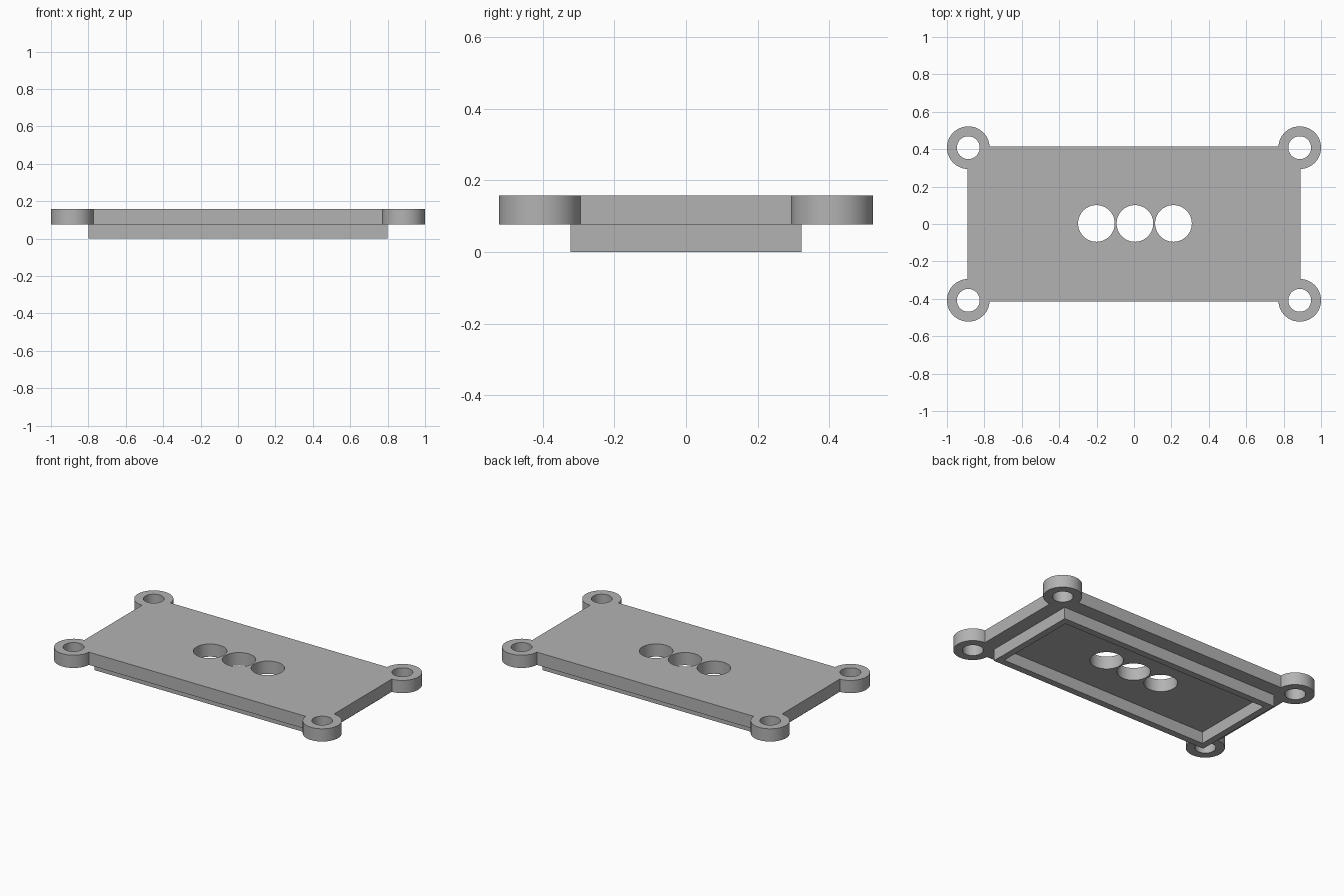
import bpy
import bmesh
from math import acos, asin, cos, sin, pi, tau, radians

cube = bpy.data.objects.get("Cube")
if cube:
    bpy.data.objects.remove(cube, do_unlink=True)

# Overall sizes
PLATE_X, PLATE_Y = 0.89, 0.415
EAR_X, EAR_Y, EAR_R = 0.886, 0.408, 0.114
PLATE_Z, TOP_Z = 0.076, 0.158
BOLT_R, PORT_R = 0.061, 0.098

grey = bpy.data.materials.new("plain grey")
grey.use_nodes = True
colour = (0.45, 0.45, 0.45, 1)
grey.diffuse_color = colour
grey.node_tree.nodes["Principled BSDF"].inputs["Base Color"].default_value = colour


def arc(cx, cy, r, start, end, steps):
    return [(cx + r * cos(start + (end - start) * i / steps),
             cy + r * sin(start + (end - start) * i / steps)) for i in range(steps + 1)]


def circle(cx, cy, r, steps=64):
    return arc(cx, cy, r, 0, tau, steps)[:-1]


def rectangle(hx, hy, cx=0, cy=0):
    return [(cx - hx, cy - hy), (cx + hx, cy - hy), (cx + hx, cy + hy), (cx - hx, cy + hy)]


def slab(name, loops, z0, z1):
    """Extrude an outline with holes (all other loops) between two heights."""
    bm = bmesh.new()
    for loop in loops:
        verts = [bm.verts.new((x, y, z0)) for x, y in loop]
        for a, b in zip(verts, verts[1:] + verts[:1]):
            bm.edges.new((a, b))
    bmesh.ops.triangle_fill(bm, use_beauty=True, edges=bm.edges[:], normal=(0, 0, -1))
    top = bmesh.ops.extrude_face_region(bm, geom=bm.faces[:], use_keep_orig=True)["geom"]
    for v in top:
        if isinstance(v, bmesh.types.BMVert):
            v.co.z = z1
    bmesh.ops.recalc_face_normals(bm, faces=bm.faces[:])
    mesh = bpy.data.meshes.new(name)
    bm.to_mesh(mesh)
    bm.free()
    mesh.materials.append(grey)
    obj = bpy.data.objects.new(name, mesh)
    bpy.context.collection.objects.link(obj)
    bpy.ops.object.select_all(action='DESELECT')
    obj.select_set(True)
    bpy.context.view_layer.objects.active = obj
    bpy.ops.object.shade_smooth_by_angle(angle=radians(30))
    return obj


# Cover plate outline: one round ear, mirrored to each corner in turn
ear = arc(EAR_X, EAR_Y, EAR_R,
          -acos((PLATE_X - EAR_X) / EAR_R),
          pi - asin((PLATE_Y - EAR_Y) / EAR_R), 48)
outline = []
for sx, sy in ((1, 1), (-1, 1), (-1, -1), (1, -1)):
    points = ear if sx * sy > 0 else ear[::-1]
    outline += [(x * sx, y * sy) for x, y in points]

# Bolt holes in the ears and three round ports in the middle
bolts = [circle(sx * EAR_X, sy * EAR_Y, BOLT_R) for sx in (-1, 1) for sy in (-1, 1)]
ports = [circle(0.005 + i * 0.206, 0.003, PORT_R) for i in (-1, 0, 1)]
slab("cover_plate", [outline] + bolts + ports, PLATE_Z, TOP_Z)

# Locating rim under the plate
slab("locating_rim", [rectangle(0.798, 0.322), rectangle(0.755, 0.278)], 0, PLATE_Z)
